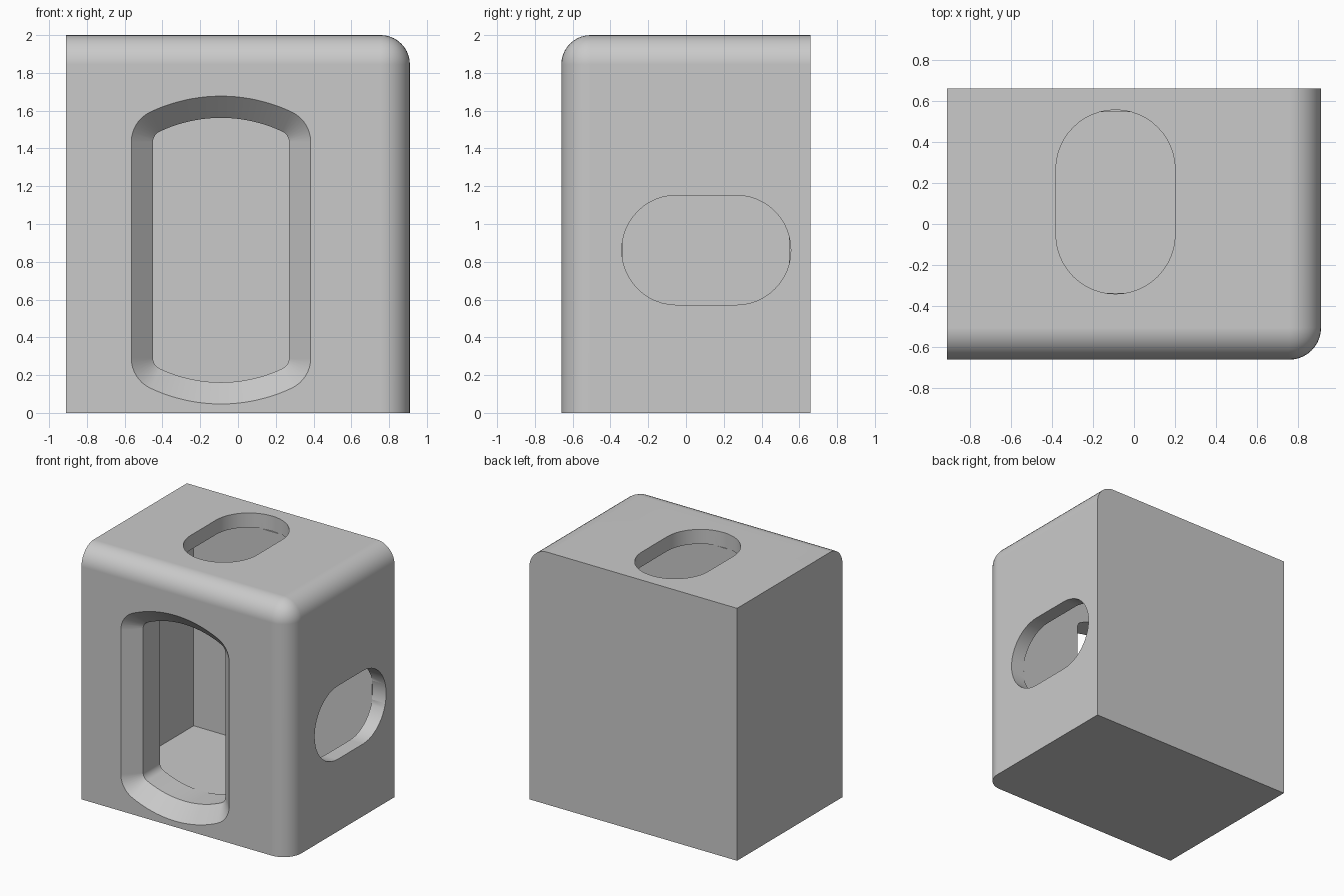
import bpy, bmesh, math
from mathutils import Vector

cube = bpy.data.objects.get("Cube")
if cube:
    bpy.data.objects.remove(cube, do_unlink=True)

# Overall half sizes, height and wall thickness
HX, HY, H = 0.91, 0.66, 2.0
WALL = 0.115
FRONT_INNER, FLOOR, LEFT_INNER = -0.335, 0.16, -0.77
MID_X, MID_Z = -0.09, 0.862

metal = bpy.data.materials.new("plain grey")
metal.use_nodes = True
grey = (0.59, 0.59, 0.59, 1)
metal.diffuse_color = grey
metal.node_tree.nodes["Principled BSDF"].inputs["Base Color"].default_value = grey


def make_object(name, bm):
    bmesh.ops.recalc_face_normals(bm, faces=bm.faces)
    mesh = bpy.data.meshes.new(name)
    bm.to_mesh(mesh)
    bm.free()
    mesh.materials.append(metal)
    obj = bpy.data.objects.new(name, mesh)
    bpy.context.collection.objects.link(obj)
    return obj


def box(bm, low, high):
    low, high = Vector(low), Vector(high)
    for v in bmesh.ops.create_cube(bm, size=1)["verts"]:
        v.co = (low + high) / 2 + v.co * (high - low)


def loft(name, sections):
    """Closed solid through matching rings of points."""
    bm = bmesh.new()
    rings = [[bm.verts.new(p) for p in ring] for ring in sections]
    n = len(rings[0])
    for a, b in zip(rings, rings[1:]):
        for i in range(n):
            j = (i + 1) % n
            bm.faces.new((a[i], a[j], b[j], b[i]))
    bm.faces.new(rings[0])
    bm.faces.new(rings[-1])
    return make_object(name, bm)


def arc(cx, cy, r, start, end, steps):
    return [(cx + r * math.cos(t), cy + r * math.sin(t))
            for t in (start + (end - start) * i / steps for i in range(steps + 1))]


def stadium(c0, c1, r):
    """Slot outline lying along its first axis, centred on zero across."""
    return (arc(c1, 0, r, -math.pi / 2, math.pi / 2, 24)
            + arc(c0, 0, r, math.pi / 2, 3 * math.pi / 2, 24))


def window(grow):
    """Tall opening with bowed ends and rounded corners, offset by grow."""
    corner, bow, half = 0.06 + grow, 0.76 + grow, 0.36 + grow
    cx = half - corner
    rise = math.sqrt((bow - corner) ** 2 - cx ** 2)
    a = math.atan2(rise, cx)
    base = -0.06
    quarter = (arc(cx, base + rise, corner, 0, a, 8)
               + arc(0, base, bow, a, math.pi / 2, 10)[1:])
    upper = quarter + [(-x, z) for x, z in quarter[-2::-1]]
    return upper + [(-x, -z) for x, z in upper]


def window_ring(grow, y):
    return [(MID_X + x, y, MID_Z + z) for x, z in window(grow)]


# Solid block, rounded on the three edges meeting at the front left top corner
bm = bmesh.new()
box(bm, (-HX, -HY, 0), (HX, HY, H))
tip = max(bm.verts, key=lambda v: v.co.x - v.co.y + v.co.z)
bmesh.ops.bevel(bm, geom=list(tip.link_edges), offset=0.155, offset_type='OFFSET',
                segments=10, profile=0.5, affect='EDGES')
block = make_object("corner_block", bm)

# Inner chamber
bm = bmesh.new()
box(bm, (LEFT_INNER, FRONT_INNER, FLOOR), (HX - WALL, HY - WALL, H - WALL))
chamber = make_object("chamber_cutter", bm)

# Front opening with a slanted rim
front = loft("front_opening_cutter", [
    window_ring(WALL + 0.1, -HY - 0.1),
    window_ring(0, WALL - HY),
    window_ring(0, FRONT_INNER + 0.02)])

# Slots through the top and the left side
slot = stadium(-0.05, 0.265, 0.29)
top = loft("top_slot_cutter", [
    [(MID_X + b, a, z) for a, b in slot] for z in (H - WALL - 0.004, H + 0.1)])
side = loft("side_slot_cutter", [
    [(x, a, MID_Z + b) for a, b in slot] for x in (HX - WALL - 0.004, HX + 0.1)])

# Cut everything out of the block
bpy.context.view_layer.objects.active = block
for cutter in (chamber, front, top, side):
    mod = block.modifiers.new("cut", 'BOOLEAN')
    mod.operation, mod.solver, mod.object = 'DIFFERENCE', 'EXACT', cutter
    bpy.ops.object.modifier_apply(modifier=mod.name)
    bpy.data.objects.remove(cutter, do_unlink=True)

# Smooth rounding with crisp rims
bpy.ops.object.select_all(action='DESELECT')
block.select_set(True)
bpy.ops.object.shade_smooth_by_angle(angle=math.radians(25))
weighted = block.modifiers.new("flat_sides", 'WEIGHTED_NORMAL')
weighted.keep_sharp = True
